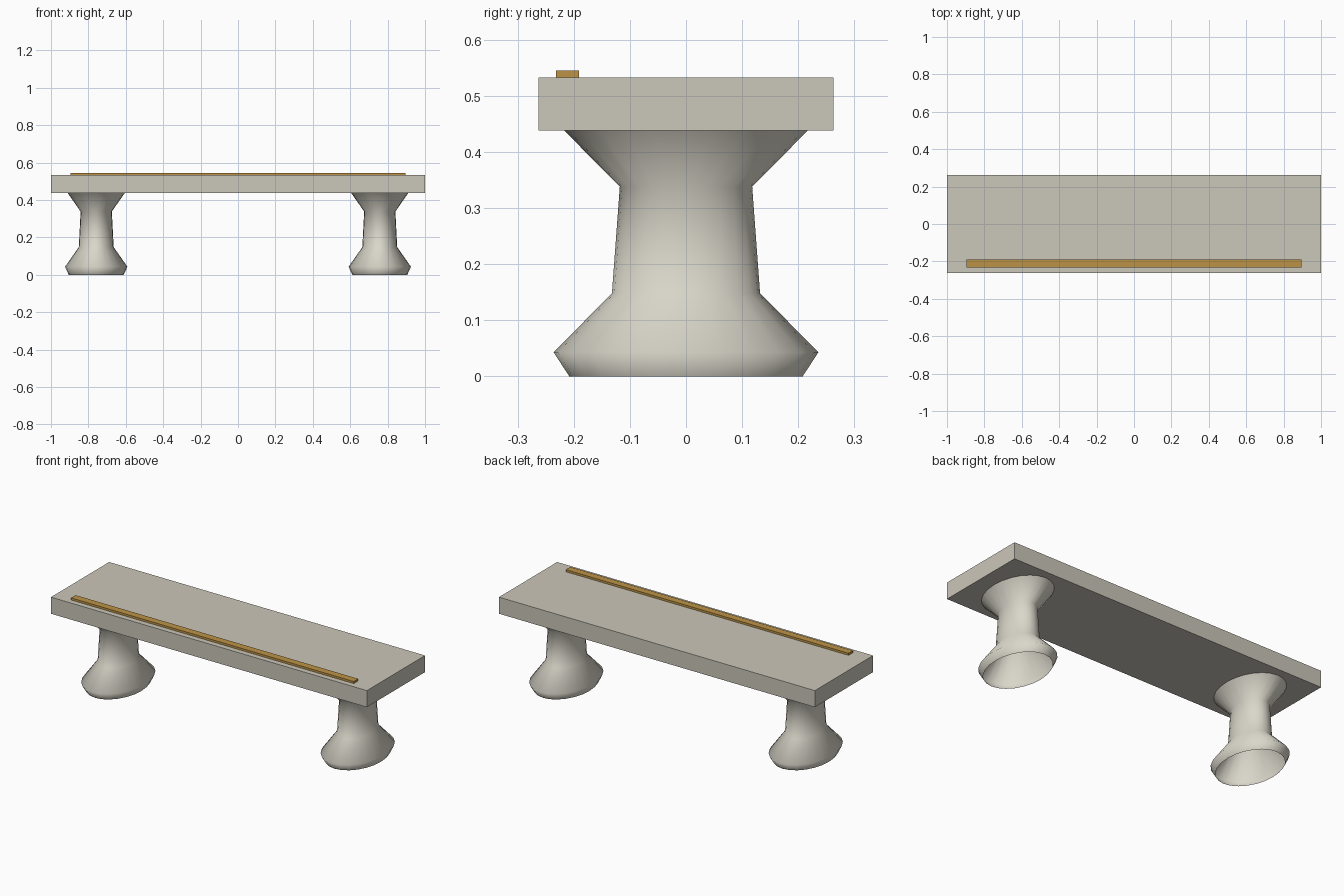
import bpy, bmesh, math

if "Cube" in bpy.data.objects:
    bpy.data.objects.remove(bpy.data.objects["Cube"])


def material(name, rgb):
    m = bpy.data.materials.new(name)
    m.diffuse_color = (*rgb, 1.0)
    m.use_nodes = True
    m.node_tree.nodes["Principled BSDF"].inputs["Base Color"].default_value = m.diffuse_color
    return m


SLAB = material("stone grey", (0.60, 0.57, 0.49))
LEG = material("pale stone", (0.70, 0.68, 0.59))
BRASS = material("brass", (0.50, 0.29, 0.06))


def finish(bm, name, mat):
    me = bpy.data.meshes.new(name)
    bm.to_mesh(me)
    bm.free()
    me.materials.append(mat)
    ob = bpy.data.objects.new(name, me)
    bpy.context.collection.objects.link(ob)
    return ob


def box(name, x, y, z, mat):
    bm = bmesh.new()
    bmesh.ops.create_cube(bm, size=1.0)
    for v in bm.verts:
        v.co = [lo + (c + 0.5) * (hi - lo) for c, (lo, hi) in zip(v.co, (x, y, z))]
    return finish(bm, name, mat)


# Elliptical pedestal leg: (y radius, height), open at both ends
PROFILE = [(0.208, 0.0), (0.236, 0.043), (0.132, 0.148), (0.118, 0.338), (0.217, 0.438)]
SIDES = 24
SQUASH = 0.707


def leg(name, cx):
    bm = bmesh.new()
    rings = []
    for r, z in PROFILE:
        angles = [2 * math.pi * i / SIDES for i in range(SIDES)]
        rings.append([bm.verts.new((cx + SQUASH * r * math.cos(a), r * math.sin(a), z))
                      for a in angles])
    for low, high in zip(rings, rings[1:]):
        for i in range(SIDES):
            j = (i + 1) % SIDES
            bm.faces.new((low[i], low[j], high[j], high[i])).smooth = True
    return finish(bm, name, LEG)


# Bench top
box("seat_slab", (-1, 1), (-0.263, 0.263), (0.438, 0.533), SLAB)

# Brass strip near the front edge
box("brass_strip", (-0.895, 0.895), (-0.232, -0.191), (0.533, 0.545), BRASS)

# Two pedestals
for side, sx in (("left", -1), ("right", 1)):
    leg(side + "_leg", sx * 0.758)
